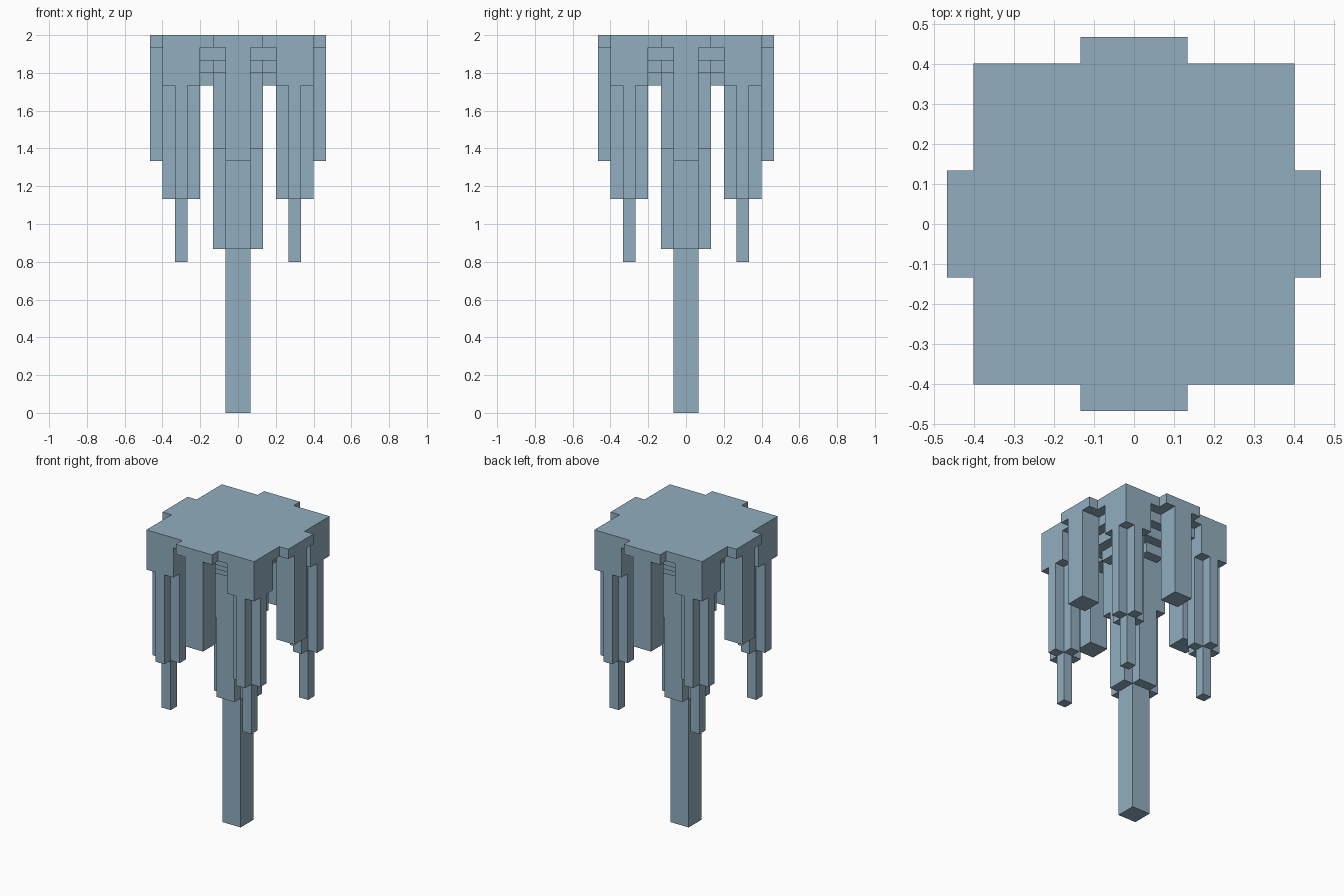
import bpy
import bmesh

cube = bpy.data.objects.get("Cube")
if cube:
    bpy.data.objects.remove(cube, do_unlink=True)

U = 2 / 15 / 2  # one grid step

stone = bpy.data.materials.new("blue grey stone")
stone.use_nodes = True
colour = (0.285, 0.42, 0.52, 1)
stone.diffuse_color = colour
stone.node_tree.nodes["Principled BSDF"].inputs["Base Color"].default_value = colour


def square(r):
    return [(-r, -r), (r, -r), (r, r), (-r, r)]


def cross(r, w):
    """Plus-shaped outline: arms of length r and half-width w."""
    pts, x, y = [], 1, 0
    for _ in range(4):
        for a, b in ((r, -w), (r, w), (w, w)):
            pts.append((a * x - b * y, a * y + b * x))
        x, y = -y, x
    return pts


def prism(name, outline, z0, z1, at=(0, 0)):
    """Extrude an outline, given in grid steps, from z0 to z1."""
    bm = bmesh.new()
    verts = [bm.verts.new(((x + at[0]) * U, (y + at[1]) * U, z0 * U)) for x, y in outline]
    base = bm.faces.new(verts)
    top = bmesh.ops.extrude_face_region(bm, geom=[base], use_keep_orig=True)
    moved = [g for g in top["geom"] if isinstance(g, bmesh.types.BMVert)]
    bmesh.ops.translate(bm, verts=moved, vec=(0, 0, (z1 - z0) * U))
    bmesh.ops.recalc_face_normals(bm, faces=bm.faces)
    mesh = bpy.data.meshes.new(name)
    bm.to_mesh(mesh)
    bm.free()
    mesh.materials.append(stone)
    obj = bpy.data.objects.new(name, mesh)
    bpy.context.collection.objects.link(obj)


# Top slab: a square with a shallow tab on each side
tab = [(6, -6), (6, -2), (7, -2), (7, 2), (6, 2)]
slab = []
cx, cy = 1, 0
for _ in range(4):
    slab += [(x * cx - y * cy, x * cy + y * cx) for x, y in tab]
    cx, cy = -cy, cx
prism("top_slab", slab, 29, 30)

# Stepped root beneath the slab
prism("upper_step", cross(5, 3), 28, 29)
prism("middle_step", cross(4, 2), 27, 28)
prism("lower_step", cross(3, 1), 26, 27)

# Central spike, narrowing downward
prism("spike_trunk", square(2), 21, 27)
prism("spike_middle", cross(2, 1), 13, 21)
prism("spike_tip", square(1), 0, 13)

# Hanging pillar under each tab
for name, at in (("front", (0, -6)), ("back", (0, 6)), ("left", (6, 0)), ("right", (-6, 0))):
    prism(name + "_pillar", square(1), 20, 29, at)

# Corner spikes
for sx, side in ((1, "left"), (-1, "right")):
    for sy, end in ((-1, "front"), (1, "back")):
        at = (4.5 * sx, 4.5 * sy)
        label = end + "_" + side
        prism(label + "_corner_block", square(1.5), 26, 29, at)
        prism(label + "_corner_shaft", cross(1.5, 0.5), 17, 26, at)
        prism(label + "_corner_tip", square(0.5), 12, 17, at)
